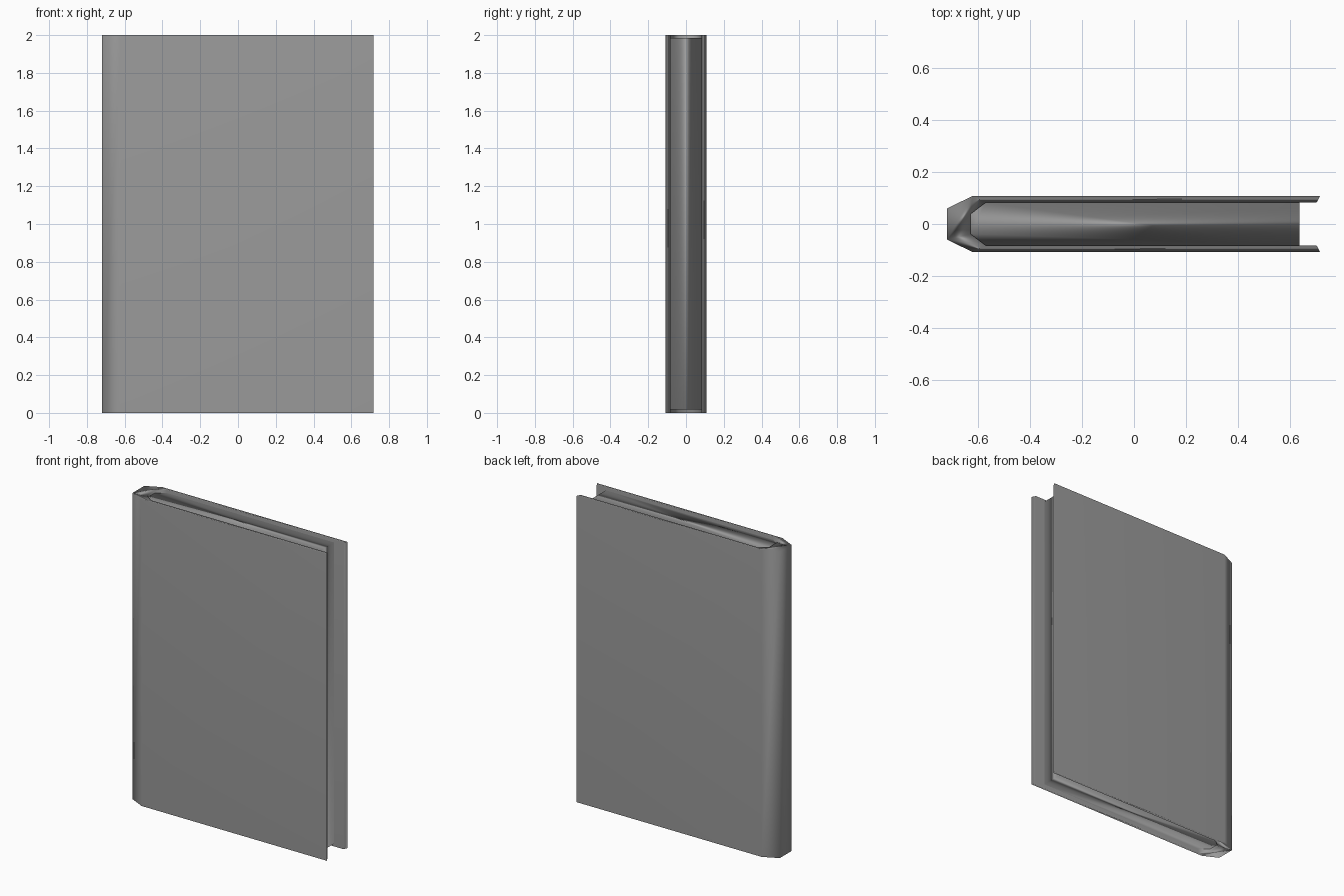
import bpy, bmesh

if "Cube" in bpy.data.objects:
    bpy.data.objects.remove(bpy.data.objects["Cube"])

# Dark grey shared by all parts
grey = bpy.data.materials.new("dark_grey")
grey.diffuse_color = (0.33, 0.33, 0.33, 1)
grey.use_nodes = True
grey.node_tree.nodes["Principled BSDF"].inputs["Base Color"].default_value = grey.diffuse_color


def mirrored(half):
    """Close a half profile (y > 0) by mirroring it across y = 0."""
    return half + [(x, -y) for x, y in reversed(half)]


def prism(name, outline, z0, z1):
    """Extrude a flat outline from z0 to z1, softly shaded by face area."""
    bm = bmesh.new()
    face = bm.faces.new([bm.verts.new((x, y, z0)) for x, y in outline])
    ext = bmesh.ops.extrude_face_region(bm, geom=[face])
    top = [v for v in ext["geom"] if isinstance(v, bmesh.types.BMVert)]
    bmesh.ops.translate(bm, verts=top, vec=(0, 0, z1 - z0))
    bmesh.ops.recalc_face_normals(bm, faces=bm.faces)
    for f in bm.faces:
        f.smooth = True
    mesh = bpy.data.meshes.new(name)
    bm.to_mesh(mesh)
    bm.free()
    mesh.materials.append(grey)
    obj = bpy.data.objects.new(name, mesh)
    bpy.context.collection.objects.link(obj)
    obj.modifiers.new("area_normals", 'WEIGHTED_NORMAL').mode = 'FACE_AREA'
    return obj


# Inner line shared by cover and pages, from spine towards the fore edge
inner = [(-0.63, 0.038), (-0.572, 0.082)]

# Cover: two boards joined by a chamfered spine, bevelled at the fore edge
cover_half = inner + [(0.703, 0.082), (0.717, 0.108), (-0.622, 0.108), (-0.72, 0.06)]
prism("cover", mirrored(cover_half), 0.0, 2.0)

# Pages: block filling the cover, recessed at top, bottom and fore edge
pages_half = inner + [(0.637, 0.082)]
prism("pages", mirrored(pages_half), 0.018, 1.985)
